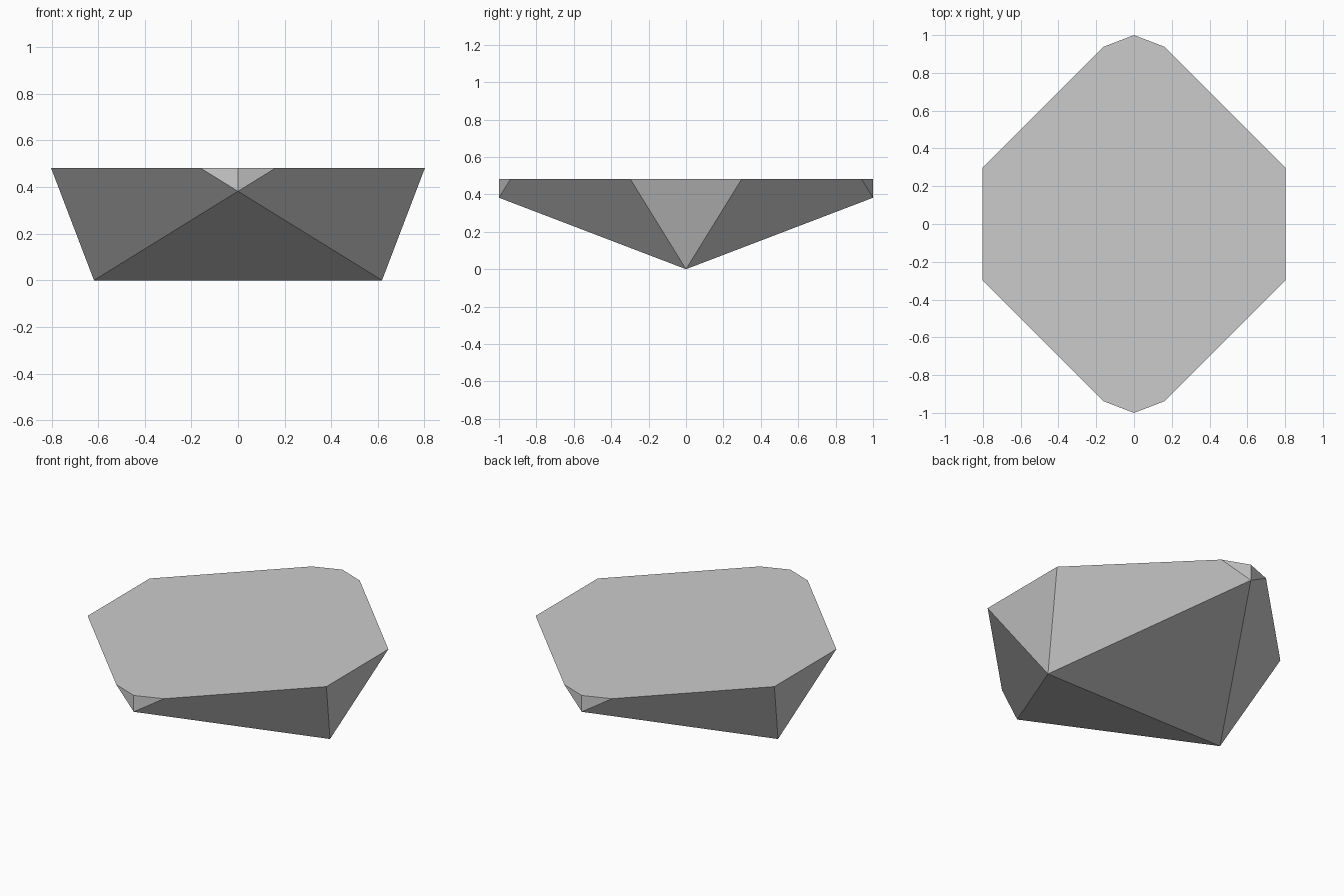
import bpy, bmesh, math
from mathutils import Vector

if "Cube" in bpy.data.objects:
    bpy.data.objects.remove(bpy.data.objects["Cube"])

PHI = (math.sqrt(5) - 1) / 2
CUT_HEIGHT = 0.481

bm = bmesh.new()

# Icosahedron from three golden rectangles, resting on one edge
for a in (-1, 1):
    for b in (-PHI, PHI):
        for co in ((b, 0, a), (0, a, b), (a, b, 0)):
            bm.verts.new(Vector(co) + Vector((0, 0, 1)))
bmesh.ops.convex_hull(bm, input=bm.verts[:])

# Slice off the upper part and close it with one flat face
cut = bmesh.ops.bisect_plane(
    bm, geom=bm.verts[:] + bm.edges[:] + bm.faces[:], dist=1e-5,
    plane_co=(0, 0, CUT_HEIGHT), plane_no=(0, 0, 1), clear_outer=True)
rim = [e for e in cut["geom_cut"] if isinstance(e, bmesh.types.BMEdge)]
bmesh.ops.contextual_create(bm, geom=rim)
bmesh.ops.recalc_face_normals(bm, faces=bm.faces[:])

mesh = bpy.data.meshes.new("faceted_bowl_block")
bm.to_mesh(mesh)
bm.free()
block = bpy.data.objects.new("faceted_bowl_block", mesh)
bpy.context.collection.objects.link(block)
